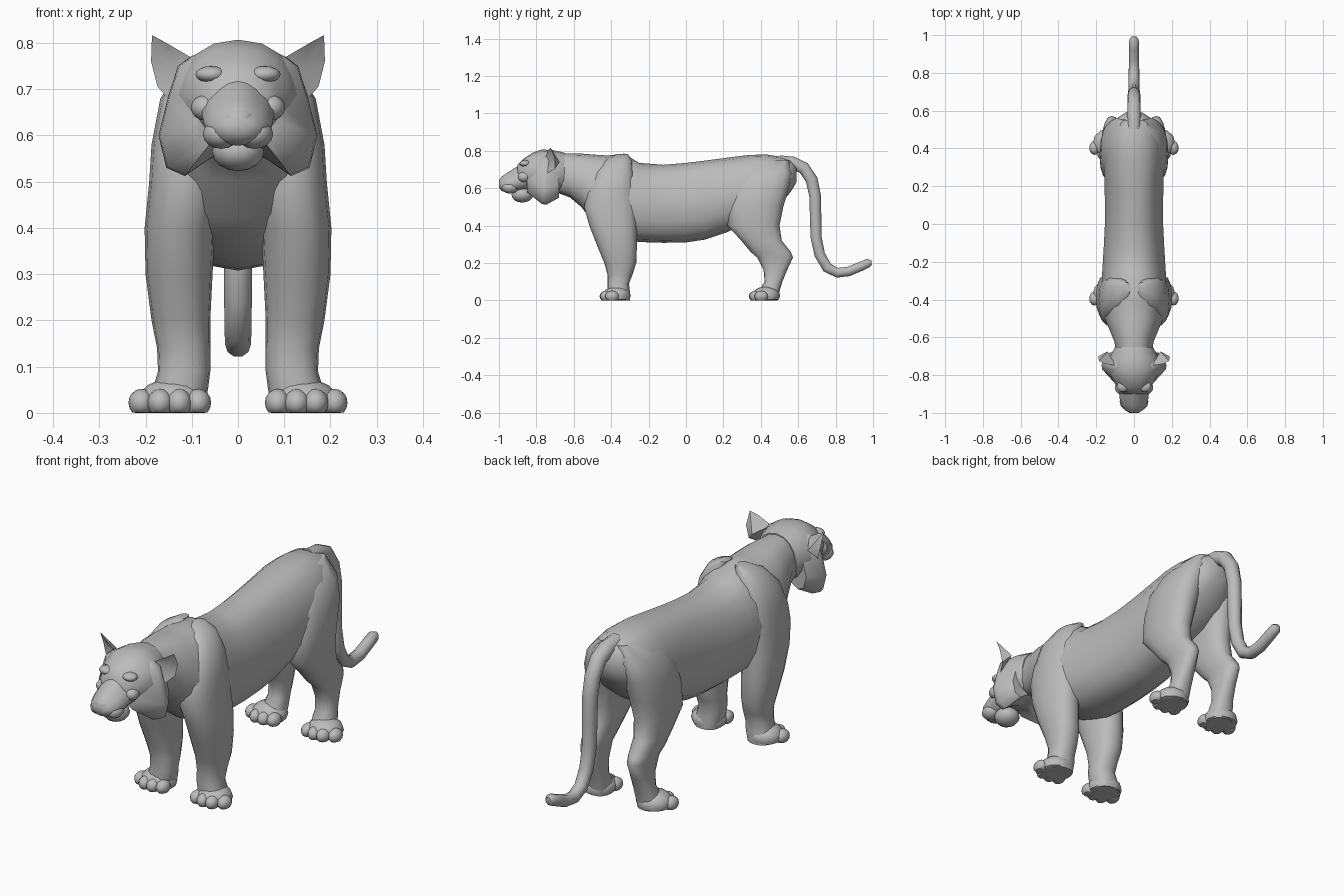
import bpy, bmesh, math
from mathutils import Vector

if "Cube" in bpy.data.objects:
    bpy.data.objects.remove(bpy.data.objects["Cube"])

fur = bpy.data.materials.new("plain grey")
fur.use_nodes = True
GREY = (0.5, 0.5, 0.5, 1)
fur.diffuse_color = GREY
fur.node_tree.nodes["Principled BSDF"].inputs["Base Color"].default_value = GREY
parts = []


def finish(name, bm, mirror=False):
    bmesh.ops.recalc_face_normals(bm, faces=bm.faces)
    mesh = bpy.data.meshes.new(name)
    bm.to_mesh(mesh)
    bm.free()
    mesh.materials.append(fur)
    ob = bpy.data.objects.new(name, mesh)
    bpy.context.collection.objects.link(ob)
    if mirror:
        ob.modifiers.new("Mirror", 'MIRROR')
    parts.append(ob)
    return ob


def skin(bm, loops):
    """Bridge equal loops of points and cap both ends."""
    rows = [[bm.verts.new(p) for p in loop] for loop in loops]
    n = len(rows[0])
    for a, b in zip(rows, rows[1:]):
        for i in range(n):
            j = (i + 1) % n
            bm.faces.new((a[i], a[j], b[j], b[i]))
    for row in (rows[0], rows[-1]):
        bm.faces.new(row)


def oval(power, count=16):
    for i in range(count):
        t = 2 * math.pi * i / count
        c, s = math.cos(t), math.sin(t)
        yield (math.copysign(abs(c) ** power, c), math.copysign(abs(s) ** power, s))


def loft_along_y(name, rings, taper=0.0, power=0.85):
    """Rings are (y, half width, bottom, top); taper narrows the top."""
    loops = []
    for y, w, lo, hi in rings:
        mid, half = (lo + hi) / 2, (hi - lo) / 2
        loops.append([(w * c * (1 - taper * max(s, 0)), y, mid + half * s)
                      for c, s in oval(power)])
    bm = bmesh.new()
    skin(bm, loops)
    return finish(name, bm)


def loft_along_z(name, rings, power=0.85):
    """Rings are (z, inner x, outer x, front y, back y)."""
    loops = [[((a + b) / 2 + (b - a) / 2 * c, (f + k) / 2 + (k - f) / 2 * s, z)
              for c, s in oval(power)] for z, a, b, f, k in rings]
    bm = bmesh.new()
    skin(bm, loops)
    return finish(name, bm, mirror=True)


def blobs(name, items, mirror=False):
    """Ellipsoids given as (centre, radii), kept above the ground."""
    bm = bmesh.new()
    for centre, radii in items:
        made = bmesh.ops.create_uvsphere(bm, u_segments=12, v_segments=8, radius=1)
        for v in made["verts"]:
            v.co = Vector(c + r * q for c, r, q in zip(centre, radii, v.co))
            v.co.z = max(v.co.z, 0)
    return finish(name, bm, mirror)


# Trunk and neck
loft_along_y("body", [
    (-.70, .09, .58, .785), (-.62, .105, .55, .785), (-.56, .13, .50, .785),
    (-.50, .155, .42, .78), (-.42, .17, .36, .775), (-.33, .172, .325, .785),
    (-.25, .168, .312, .735), (-.12, .16, .308, .725), (0, .154, .31, .735),
    (.10, .154, .325, .747), (.22, .156, .365, .763), (.34, .16, .42, .778),
    (.43, .155, .45, .78), (.51, .13, .52, .768), (.56, .09, .58, .75),
    (.59, .045, .63, .72)], taper=0.2, power=0.8)

# Legs
loft_along_z("front_legs", [
    (0, .075, .19, -.42, -.3), (.05, .065, .185, -.42, -.3),
    (.09, .06, .173, -.42, -.305), (.14, .06, .175, -.42, -.285),
    (.2, .06, .187, -.437, -.266), (.3, .055, .2, -.478, -.262),
    (.4, .05, .202, -.517, -.262), (.5, .03, .192, -.545, -.262),
    (.58, .02, .187, -.53, -.27), (.68, .02, .168, -.49, -.28),
    (.75, .02, .12, -.43, -.29), (.782, .02, .06, -.37, -.31)])
loft_along_z("hind_legs", [
    (0, .075, .185, .37, .49), (.05, .072, .175, .39, .5),
    (.1, .075, .163, .42, .515), (.16, .075, .158, .415, .54),
    (.23, .075, .16, .38, .572), (.26, .07, .168, .345, .56),
    (.32, .06, .175, .295, .512), (.4, .045, .182, .222, .5),
    (.5, .03, .182, .225, .52), (.6, .02, .175, .25, .55),
    (.68, .01, .145, .3, .565), (.75, .01, .08, .38, .55)])

# Paws: a pad with four toes fanned slightly outward
for name, front in (("front_paws", -.46), ("hind_paws", .338)):
    items = [((.14, front + .09, .025), (.078, .075, .05))]
    for i, back in enumerate((.045, .035, .038, .065)):
        items.append(((.086 + .041 * i, front + back, .022), (.028, .037, .03)))
    blobs(name, items, mirror=True)

# Tail: tapering tube following a side profile
path = [Vector((0, y, z)) for y, z in (
    (.50, .74), (.57, .735), (.63, .708), (.672, .645), (.69, .56), (.693, .45),
    (.695, .34), (.715, .245), (.755, .175), (.81, .148), (.87, .155),
    (.93, .18), (.975, .2), (.992, .202))]
loops = []
for i, p in enumerate(path):
    along = (path[min(i + 1, len(path) - 1)] - path[max(i - 1, 0)]).normalized()
    across = along.cross(Vector((1, 0, 0)))
    r = .037 - .001 * i if i < len(path) - 1 else .013
    loops.append([p + Vector((r * c, 0, 0)) + across * r * s for c, s in oval(1, 10)])
bm = bmesh.new()
skin(bm, loops)
finish("tail", bm)

# Skull and muzzle
loft_along_y("skull", [
    (-.65, .1, .58, .79), (-.71, .132, .57, .803), (-.77, .138, .57, .807),
    (-.82, .115, .585, .79), (-.865, .09, .6, .76), (-.9, .06, .61, .725)],
    taper=0.12, power=0.9)
loft_along_y("muzzle", [
    (-.8, .085, .59, .77), (-.87, .08, .59, .735), (-.92, .077, .578, .705),
    (-.96, .066, .578, .68), (-.985, .048, .585, .662), (-1, .025, .603, .64)],
    taper=0.45)
blobs("jaw", [((0, -.875, .565), (.056, .058, .042))])
blobs("nose", [((0, -.975, .637), (.036, .025, .022))])
blobs("lips", [((.036, -.94, .603), (.04, .045, .032))], mirror=True)
blobs("brows", [((.058, -.86, .732), (.034, .03, .018))], mirror=True)
blobs("cheekbones", [((.07, -.865, .66), (.032, .035, .028))], mirror=True)

# Cheek ruff: a flared collar sloping back from the face
half = [(0, .805), (.1, .772), (.13, .75), (.152, .68), (.172, .6),
        (.155, .53), (.115, .512), (.06, .55), (0, .575)]
outline = half + [(-x, z) for x, z in half[-2:0:-1]]
bm = bmesh.new()
skin(bm, [[(x * s, y, .66 + (z - .66) * s) for x, z in outline]
          for y, s in ((-.85, .55), (-.77, .98), (-.745, 1), (-.68, .75))])
finish("cheek_ruff", bm)

# Ears: cupped shells
rim = [(.095, -.75, .765), (.155, -.74, .8), (.186, -.725, .817),
       (.188, -.7, .76), (.174, -.7, .705), (.15, -.74, .68)]
bm = bmesh.new()
edge = [bm.verts.new(p) for p in rim]
hollow = bm.verts.new((.145, -.715, .745))
back = bm.verts.new((.14, -.675, .74))
for a, b in zip(edge, edge[1:] + edge[:1]):
    bm.faces.new((a, b, hollow))
    bm.faces.new((b, a, back))
finish("ears", bm, mirror=True)

# Smooth shading with sharp creases kept
bpy.ops.object.select_all(action='DESELECT')
for ob in parts:
    ob.select_set(True)
bpy.context.view_layer.objects.active = parts[0]
bpy.ops.object.shade_smooth_by_angle(angle=math.radians(50))
